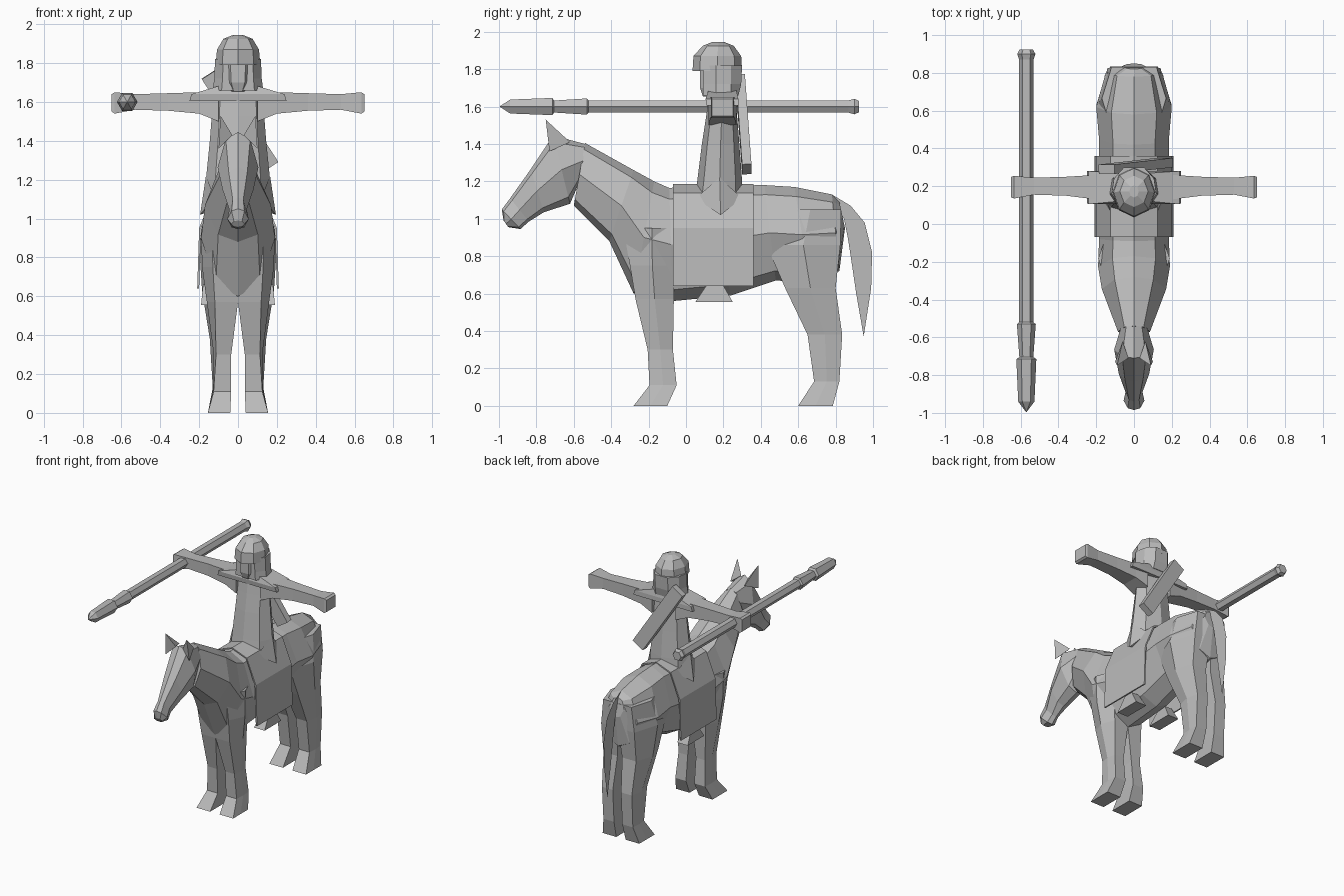
import bpy, bmesh, math
from mathutils import Vector

grey = bpy.data.materials.new("plain grey")
grey.diffuse_color = (0.5, 0.5, 0.5, 1)


def make(name, verts, faces):
    me = bpy.data.meshes.new(name)
    me.from_pydata([tuple(v) for v in verts], [], faces)
    bm = bmesh.new()
    bm.from_mesh(me)
    bmesh.ops.recalc_face_normals(bm, faces=bm.faces)
    bm.to_mesh(me)
    bm.free()
    me.materials.append(grey)
    ob = bpy.data.objects.new(name, me)
    bpy.context.collection.objects.link(ob)
    return ob


def loft(name, rings):
    """Skin a closed solid through rings with equal point counts."""
    n = len(rings[0])
    verts = [p for r in rings for p in r]
    faces = [(i * n + j, i * n + (j + 1) % n, (i + 1) * n + (j + 1) % n, (i + 1) * n + j)
             for i in range(len(rings) - 1) for j in range(n)]
    faces += [tuple(range(n)), tuple(range(len(verts) - n, len(verts)))]
    return make(name, verts, faces)


def both(fn):
    for side, s in (("left", 1), ("right", -1)):
        fn(side, s)


def barrel(yt, zt, yb, zb, w):
    """Eight-sided slice between a top point and a bottom point."""
    half = [(0, 0), (0.6, 0.1), (1, 0.5), (0.6, 0.9), (0, 1)]
    pts = half + [(-a, t) for a, t in half[3:0:-1]]
    return [(a * w, yt + (yb - yt) * t, zt + (zb - zt) * t) for a, t in pts]


def oval(z, y0, y1, rx, n=8):
    cy, ry = (y0 + y1) / 2, (y1 - y0) / 2
    return [(rx * math.cos(2 * math.pi * i / n), cy + ry * math.sin(2 * math.pi * i / n), z)
            for i in range(n)]


# Horse body and neck
loft("horse_body", [barrel(*r) for r in [
    (0.82, 1.09, 0.85, 0.95, 0.06),
    (0.78, 1.13, 0.82, 0.72, 0.15),
    (0.58, 1.17, 0.66, 0.66, 0.2),
    (0.42, 1.18, 0.48, 0.67, 0.185),
    (0.10, 1.175, 0.24, 0.59, 0.185),
    (-0.09, 1.165, -0.07, 0.56, 0.185),
    (-0.17, 1.20, -0.28, 0.60, 0.19),
    (-0.28, 1.26, -0.41, 0.88, 0.17),
    (-0.54, 1.405, -0.60, 1.07, 0.085)]])

# Horse head
loft("horse_head", [barrel(*r) for r in [
    (-0.54, 1.40, -0.56, 1.22, 0.07),
    (-0.71, 1.445, -0.62, 1.08, 0.105),
    (-0.83, 1.265, -0.76, 1.035, 0.08),
    (-0.94, 1.11, -0.84, 0.985, 0.045),
    (-0.985, 1.05, -0.885, 0.945, 0.055),
    (-0.975, 0.99, -0.95, 0.955, 0.035)]])


def ear(side, s):
    make(f"horse_ear_{side}",
         [(s * 0.03, -0.71, 1.43), (s * 0.1, -0.73, 1.36), (s * 0.06, -0.62, 1.41), (s * 0.09, -0.75, 1.53)],
         [(0, 1, 2), (0, 1, 3), (1, 2, 3), (2, 0, 3)])


both(ear)


# Legs, five-sided, from hoof to thigh: z, front y, back y, inner x, outer x
def legs(name, rows):
    def one(side, s):
        rings = []
        for z, y0, y1, x0, x1 in rows:
            c = x1 - 0.3 * (x1 - x0) * min(1, z * 1.5)
            rings.append([(s * x0, y0, z), (s * x0, y1, z), (s * c, y1, z),
                          (s * x1, (y0 + y1) / 2, z), (s * c, y0, z)])
        loft(f"{name}_{side}", rings)
    both(one)


legs("front_leg", [(0, -0.28, -0.10, 0.04, 0.155), (0.11, -0.195, -0.05, 0.035, 0.13),
                   (0.3, -0.205, -0.07, 0.035, 0.125), (0.57, -0.27, -0.065, 0.0, 0.16),
                   (0.75, -0.3, -0.06, 0.0, 0.185), (0.95, -0.335, -0.03, 0.0, 0.19)])
legs("hind_leg", [(0, 0.6, 0.785, 0.04, 0.155), (0.13, 0.685, 0.82, 0.035, 0.13),
                  (0.38, 0.65, 0.835, 0.035, 0.145), (0.63, 0.53, 0.8, 0.02, 0.185),
                  (0.86, 0.43, 0.825, 0.0, 0.2), (1.05, 0.5, 0.83, 0.0, 0.17)])

# Tail, a flat strip
outer = [(0.78, 1.13), (0.88, 1.07), (0.955, 0.98), (0.995, 0.82), (0.99, 0.63)]
inner = [(0.80, 1.06), (0.845, 1.0), (0.865, 0.9), (0.885, 0.77), (0.91, 0.6)]
tail = [(0, y, z) for y, z in outer + inner] + [(0, 0.95, 0.37)]
make("tail", tail, [(i, i + 1, i + 6, i + 5) for i in range(4)] + [(4, 10, 9)])

# Saddle blanket draped over the back
drape = [(0.205, 0.64), (0.195, 0.95), (0.12, 1.135), (0, 1.18)]
drape += [(-x, z) for x, z in drape[2::-1]]
blanket = make("saddle_blanket", [(x, y, z) for y in (-0.07, 0.36) for x, z in drape],
               [(i, i + 1, i + 8, i + 7) for i in range(6)])
mod = blanket.modifiers.new("thickness", 'SOLIDIFY')
mod.thickness = 0.01
mod.offset = 0


# Rider feet below the blanket
def foot(side, s):
    loft(f"rider_foot_{side}", [
        [(s * x, y, z) for x, y in ((a, c), (b, c), (b, d), (a, d))]
        for z, a, b, c, d in ((0.555, 0.1, 0.19, 0.05, 0.25), (0.66, 0.12, 0.18, 0.12, 0.19))])


both(foot)

# Rider torso with a tunic skirt over the horse's back
loft("rider_torso", [oval(*r) for r in [
    (1.1, 0.045, 0.305, 0.17), (1.2, 0.06, 0.3, 0.165), (1.4, 0.085, 0.285, 0.145),
    (1.53, 0.105, 0.275, 0.135), (1.63, 0.12, 0.265, 0.13)]])


def skirt(side, s):
    make(f"tunic_flap_{side}",
         [(s * 0.12, 0.05, 1.11), (s * 0.12, 0.30, 1.11), (s * 0.195, 0.185, 1.02),
          (s * 0.165, 0.18, 1.22), (s * 0.1, 0.18, 1.05)],
         [(0, 2, 3), (2, 1, 3), (0, 4, 2), (4, 1, 2), (0, 3, 1), (0, 1, 4)])


both(skirt)

# Shoulder mantle
loft("shoulder_mantle", [
    [(x, y, z) for x, y in ((-w, a), (w, a), (w, b), (-w, b))]
    for z, w, a, b in ((1.605, 0.25, 0.11, 0.28), (1.64, 0.24, 0.105, 0.28), (1.685, 0.09, 0.12, 0.27))])


# Outstretched arms: x, front y, back y, bottom z, top z
def arm(side, s):
    loft(f"arm_{side}", [
        [(s * x, a, c), (s * x, b, c), (s * x, b, d), (s * x, a, d)]
        for x, a, b, c, d in ((0.1, 0.12, 0.27, 1.50, 1.65), (0.2, 0.13, 0.26, 1.54, 1.65),
                              (0.36, 0.15, 0.25, 1.555, 1.645), (0.53, 0.155, 0.245, 1.56, 1.64),
                              (0.635, 0.135, 0.255, 1.54, 1.65), (0.65, 0.14, 0.25, 1.55, 1.64))])


both(arm)

# Rider head: neck, face, hair and cap
loft("neck", [oval(1.6, 0.14, 0.25, 0.055), oval(1.72, 0.14, 0.25, 0.055)])
loft("face", [
    [(-w, 0.25, z), (-w, 0.13, z), (-w * 0.5, f, z), (w * 0.5, f, z), (w, 0.13, z), (w, 0.25, z)]
    for z, w, f in ((1.655, 0.045, 0.09), (1.7, 0.07, 0.075), (1.82, 0.08, 0.075))])
loft("hair", [
    [(-w * 0.65, 0.09, z), (w * 0.65, 0.09, z), (w, 0.16, z), (w * 0.9, 0.24, z),
     (w * 0.45, b, z), (-w * 0.45, b, z), (-w * 0.9, 0.24, z), (-w, 0.16, z)]
    for z, w, b in ((1.66, 0.13, 0.28), (1.72, 0.122, 0.295), (1.82, 0.118, 0.3))])
loft("cap", [oval(*r) for r in [
    (1.79, 0.035, 0.3, 0.115), (1.87, 0.04, 0.295, 0.108),
    (1.925, 0.09, 0.255, 0.075), (1.945, 0.14, 0.205, 0.025)]])

# Quiver slung diagonally across the back
top, low = Vector((-0.145, 0.29, 1.745)), Vector((0.165, 0.325, 1.265))
axis = (low - top).normalized()
depth = Vector((0, 1, 0)) - axis * axis.y
wide = axis.cross(depth).normalized()
loft("quiver", [[c + wide * a * 0.05 + depth * b * 0.025
                 for a, b in ((-1, -1), (1, -1), (1, 1), (-1, 1))] for c in (top, low)])

# Lance, six-sided: y, radius
lance = [(-0.995, 0.002), (-0.94, 0.043), (-0.715, 0.053), (-0.705, 0.037), (-0.53, 0.05),
         (-0.52, 0.038), (0.87, 0.038), (0.9, 0.048), (0.925, 0.035)]
loft("lance", [[(-0.57 + r * math.cos(i * math.pi / 3), y, 1.6 + r * math.sin(i * math.pi / 3))
                for i in range(6)] for y, r in lance])
